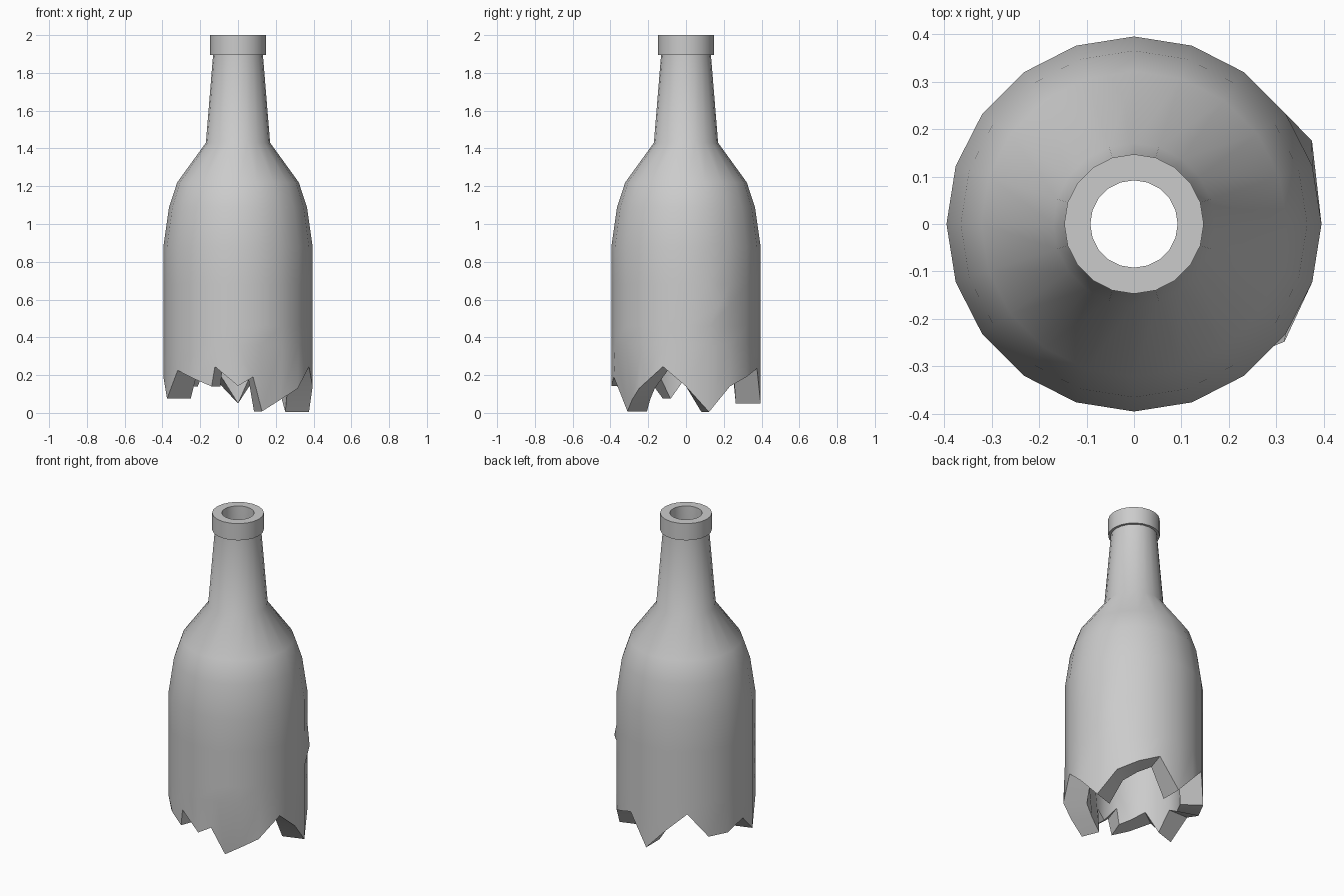
import bpy, bmesh
from math import cos, sin, radians

if "Cube" in bpy.data.objects:
    bpy.data.objects.remove(bpy.data.objects["Cube"])

N = 20        # sides of the bottle
WALL = 2 / 3  # inner radius as a share of the outer radius


def rim_point(deg, z, r=0.395):
    return (r * cos(radians(deg)), r * sin(radians(deg)), z)


# Jagged broken edge: column of the body it hangs from, and position
edge = [(i, rim_point(18 * i, z)) for i, z in enumerate(
    [0.14, 0.005, 0.14, 0.19, 0.235, 0.05, 0.18, 0.29, 0.14, 0.14,
     0.19, 0.075, 0.225, 0.18])]
edge += [(14, (-0.14, -0.365, 0.14)), (14, rim_point(252, 0.245)),
         (15, rim_point(270, 0.143)), (15, (0.08, -0.382, 0.19)),
         (16, (0.127, -0.31, 0.008)), (17, (0.225, -0.285, 0.07)),
         (18, (0.317, -0.248, 0.13)), (19, rim_point(342, 0.245))]

# Profiles above the broken edge: radius, height
outer = [(0.395, 0.36), (0.395, 0.46), (0.395, 0.57), (0.395, 0.68),
         (0.395, 0.88), (0.365, 1.09), (0.322, 1.22), (0.17, 1.43),
         (0.132, 1.895), (0.147, 1.895), (0.147, 2.0)]
inner = [(0.263, 0.36), (0.263, 0.88), (0.243, 1.09), (0.213, 1.22),
         (0.113, 1.43), (0.092, 1.895), (0.092, 2.0)]

bm = bmesh.new()


def bridge(a, b):
    for i in range(len(a)):
        j = (i + 1) % len(a)
        bm.faces.new((a[i], a[j], b[j], b[i]))


def wall(profile, scale):
    """One skin of the bottle; returns its broken edge, rings."""
    rings = [[bm.verts.new(rim_point(360 / N * i, z, r)) for i in range(N)]
             for r, z in profile]
    for a, b in zip(rings, rings[1:]):
        bridge(a, b)
    low = [bm.verts.new((x * scale, y * scale, z)) for _, (x, y, z) in edge]
    for i in range(len(low)):
        j = (i + 1) % len(low)
        p, q = rings[0][edge[i][0]], rings[0][edge[j][0]]
        bm.faces.new((low[i], low[j], p) if p is q else (low[i], low[j], q, p))
    return low, rings


low_out, rings_out = wall(outer, 1)
low_in, rings_in = wall(inner, WALL)
bridge(low_out, low_in)                # fracture surface
bridge(rings_out[-1], rings_in[-1])    # top of the lip

# Dent pushed out of one side
rings_out[2][1].co = (0.375, 0.175, 0.57)

bmesh.ops.recalc_face_normals(bm, faces=bm.faces)
mesh = bpy.data.meshes.new("broken_bottle")
bm.to_mesh(mesh)
bm.free()
bottle = bpy.data.objects.new("broken_bottle", mesh)
bpy.context.collection.objects.link(bottle)
bpy.context.view_layer.objects.active = bottle
bottle.select_set(True)
bpy.ops.object.shade_smooth_by_angle(angle=radians(38))
